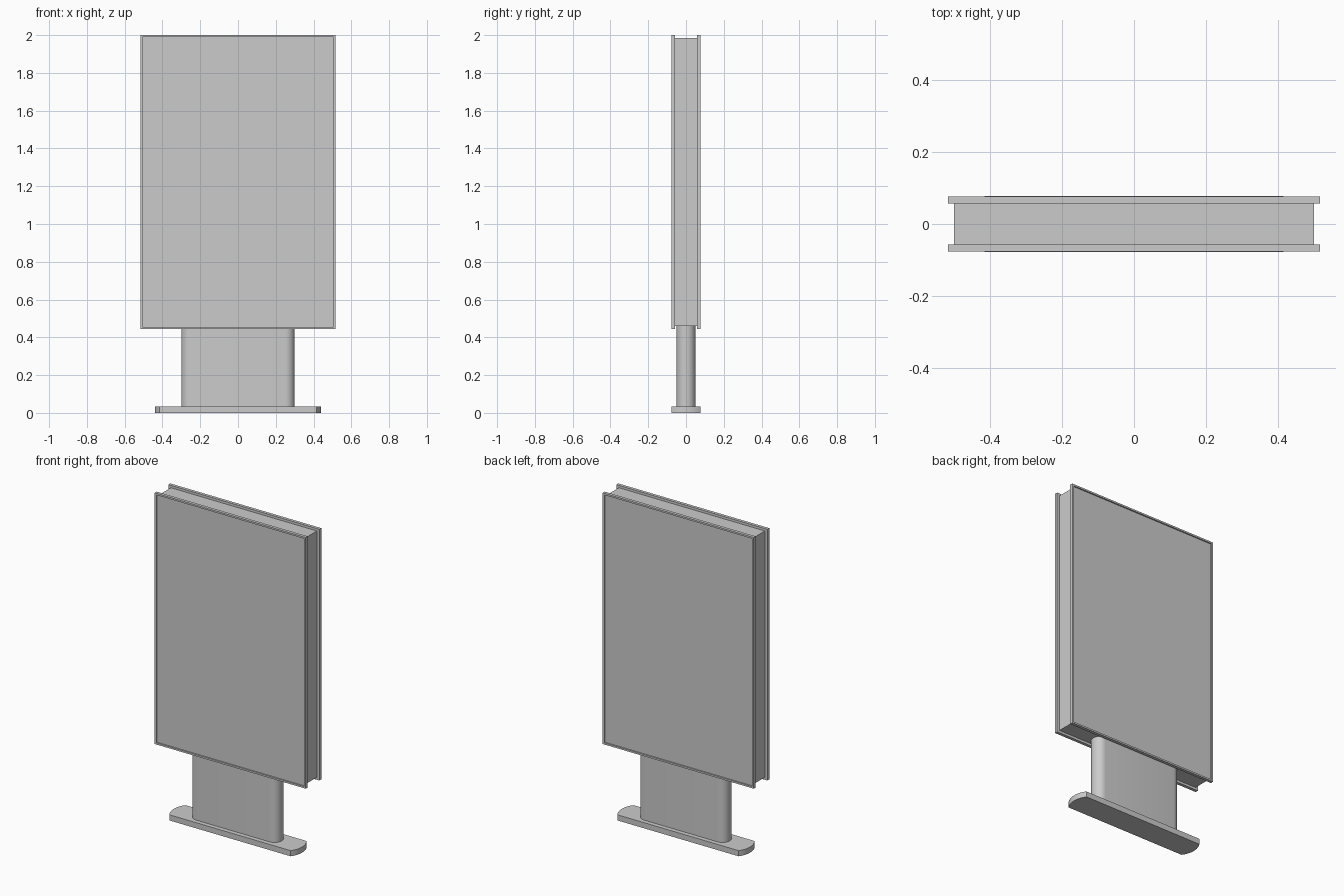
import bpy, bmesh, math

if "Cube" in bpy.data.objects:
    bpy.data.objects.remove(bpy.data.objects["Cube"])


def finish(name, bm, smooth=False):
    bmesh.ops.recalc_face_normals(bm, faces=bm.faces)
    mesh = bpy.data.meshes.new(name)
    bm.to_mesh(mesh)
    bm.free()
    ob = bpy.data.objects.new(name, mesh)
    bpy.context.collection.objects.link(ob)
    if smooth:
        bpy.ops.object.select_all(action='DESELECT')
        ob.select_set(True)
        bpy.context.view_layer.objects.active = ob
        bpy.ops.object.shade_smooth_by_angle(angle=math.radians(30))
    return ob


def box(lo, hi):
    bm = bmesh.new()
    bmesh.ops.create_cube(bm, size=1)
    for v in bm.verts:
        v.co = [a + (b - a) * (c + 0.5) for a, b, c in zip(lo, hi, v.co)]
    return bm


def round_ended(name, straight, bulge, half_y, z0, z1, n):
    """Extruded outline: straight sides with elliptical arc ends of given start half angle."""
    radius = (half_y ** 2 + bulge ** 2) / (2 * bulge)
    half = math.asin(min(1, half_y / radius))
    pts = []
    for side in (1, -1):
        for i in range(n + 1):
            a = -half + 2 * half * i / n
            x = straight + bulge - radius + radius * math.cos(a)
            pts.append((side * x, side * radius * math.sin(a), z0))
    bm = bmesh.new()
    face = bm.faces.new([bm.verts.new(p) for p in pts])
    out = bmesh.ops.extrude_face_region(bm, geom=[face], use_keep_orig=True)
    for g in out["geom"]:
        if isinstance(g, bmesh.types.BMVert):
            g.co.z = z1
    return finish(name, bm, True)


# Foot plate with gently curved ends, and stadium-section post
round_ended("base_plate", 0.415, 0.025, 0.078, 0, 0.035, 12)
round_ended("post", 0.25, 0.05, 0.05, 0.035, 0.46, 16)

# Display cabinet
finish("cabinet", box((-0.5, -0.058, 0.46), (0.5, 0.058, 1.985)))

# Front and back door frames, each with a recessed display panel
for name, s in (("front_frame", -1), ("back_frame", 1)):
    y0, y1 = sorted((s * 0.057, s * 0.076))
    bm = box((-0.517, y0, 0.445), (0.517, y1, 2.0))
    bm.normal_update()
    outer = next(f for f in bm.faces if f.normal.y * s > 0.9)
    bmesh.ops.inset_region(bm, faces=[outer], thickness=0.015)
    rim = bmesh.ops.extrude_face_region(bm, geom=[outer])
    bmesh.ops.translate(bm, vec=(0, -s * 0.008, 0),
                        verts=[g for g in rim["geom"] if isinstance(g, bmesh.types.BMVert)])
    if outer.is_valid:
        bm.faces.remove(outer)
    finish(name, bm)
